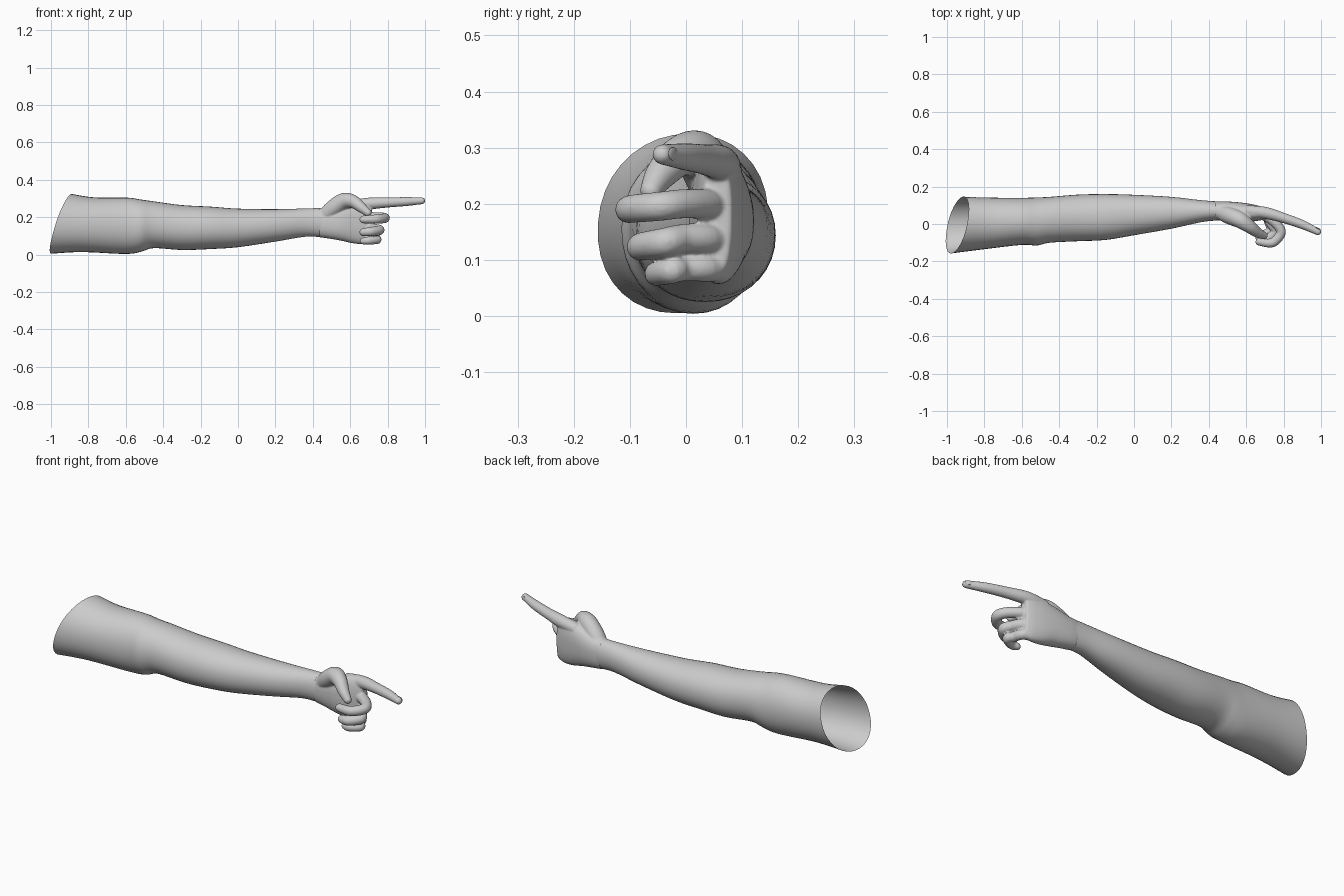
import bpy, bmesh, math
from mathutils import Vector

if "Cube" in bpy.data.objects:
    bpy.data.objects.remove(bpy.data.objects["Cube"], do_unlink=True)

skin = bpy.data.materials.new("plain grey")
skin.use_nodes = True
GREY = (0.6, 0.6, 0.6, 1)
skin.diffuse_color = GREY
skin.node_tree.nodes["Principled BSDF"].inputs["Base Color"].default_value = GREY


def spline(keys, steps):
    """Smooth interpolation through rows of numbers."""
    rows = []
    for i in range(len(keys) - 1):
        a, b, c, d = (keys[max(i - 1, 0)], keys[i], keys[i + 1],
                      keys[min(i + 2, len(keys) - 1)])
        for s in range(steps):
            t = s / steps
            rows.append([q + t * ((r - p) / 2 + t * ((2 * p - 5 * q + 4 * r - w) / 2
                         + t * (3 * q - p - 3 * r + w) / 2))
                         for p, q, r, w in zip(a, b, c, d)])
    rows.append(list(keys[-1]))
    return rows


def loft(bm, rings, capped):
    loops = [[bm.verts.new(p) for p in ring] for ring in rings]
    n = len(loops[0])
    for a, b in zip(loops, loops[1:]):
        for i in range(n):
            j = (i + 1) % n
            bm.faces.new((a[i], a[j], b[j], b[i]))
    if capped:
        bm.faces.new(loops[0][::-1])
        bm.faces.new(loops[-1])


def limb_rings(keys, power, rim=False, n=36):
    """Rounded sections from rows of x, y low, y high, z low, z high."""
    rings = []
    for x, y0, y1, z0, z1 in spline(keys, 4):
        fade = max(0, min(1, -(x + 0.55) / 0.4)) if rim else 0
        ring = []
        for i in range(n):
            a = math.tau * i / n
            c, s = math.cos(a), math.sin(a)
            cy = math.copysign(abs(c) ** power, c)
            sz = math.copysign(abs(s) ** power, s)
            slant = fade * (0.03 * c + 0.055 * s)
            ring.append((x + slant, (y0 + y1) / 2 + cy * (y1 - y0) / 2 + fade * 0.012 * s,
                         (z0 + z1) / 2 + sz * (z1 - z0) / 2))
        rings.append(ring)
    return rings


def finger(bm, keys, n=20):
    """Tapered tube with a round tip from rows of x, y, z, radius."""
    rows = spline(keys, 6)
    tip, before = Vector(rows[-1][:3]), Vector(rows[-2][:3])
    ahead, r = (tip - before).normalized(), rows[-1][3]
    for k in (0.3, 0.6, 0.8, 0.95):
        rows.append([*(tip + ahead * r * k), r * math.sqrt(1 - k * k)])
    rings = []
    for i, row in enumerate(rows):
        t = Vector(rows[min(i + 1, len(rows) - 1)][:3]) - Vector(rows[max(i - 1, 0)][:3])
        side = t.cross(Vector((0, 0, 1))).normalized()
        up = side.cross(t).normalized()
        rings.append([Vector(row[:3]) + row[3] * (side * math.cos(math.tau * k / n)
                      + up * math.sin(math.tau * k / n)) for k in range(n)])
    loft(bm, rings, True)


def finish(bm, name):
    bmesh.ops.recalc_face_normals(bm, faces=bm.faces)
    mesh = bpy.data.meshes.new(name)
    bm.to_mesh(mesh)
    bm.free()
    mesh.materials.append(skin)
    for p in mesh.polygons:
        p.use_smooth = True
    ob = bpy.data.objects.new(name, mesh)
    bpy.context.collection.objects.link(ob)
    return ob


# Arm: open sleeve from the slanted rim to the wrist
ARM = [(-0.945, -0.157, 0.146, 0.005, 0.325),
       (-0.8, -0.137, 0.141, 0.014, 0.306),
       (-0.6, -0.112, 0.14, 0.004, 0.305),
       (-0.52, -0.115, 0.142, 0.015, 0.295),
       (-0.45, -0.1, 0.145, 0.035, 0.285),
       (-0.3, -0.092, 0.157, 0.025, 0.265),
       (-0.15, -0.085, 0.16, 0.03, 0.257),
       (0, -0.06, 0.156, 0.04, 0.246),
       (0.2, -0.025, 0.145, 0.07, 0.243),
       (0.36, 0.01, 0.127, 0.096, 0.247),
       (0.46, 0.02, 0.12, 0.092, 0.25)]
bm = bmesh.new()
loft(bm, limb_rings(ARM, 0.95, rim=True), False)
finish(bm, "arm")

# Hand: palm, thumb and fingers fused into one skin
bm = bmesh.new()
PALM = [(0.435, 0.02, 0.12, 0.093, 0.249),
        (0.48, 0.016, 0.121, 0.087, 0.252),
        (0.55, 0.005, 0.117, 0.075, 0.275),
        (0.62, 0.012, 0.108, 0.06, 0.292),
        (0.68, 0.02, 0.094, 0.058, 0.298),
        (0.715, 0.032, 0.08, 0.075, 0.285)]
loft(bm, limb_rings(PALM, 0.85), True)

# Pointing finger
finger(bm, [(0.6, 0.07, 0.26, 0.03), (0.7, 0.06, 0.273, 0.032),
            (0.8, 0.032, 0.279, 0.027), (0.9, -0.003, 0.284, 0.024),
            (0.983, -0.042, 0.288, 0.018)])

# Curled fingers: middle, ring, little
for z, drop, reach, front, r in ((0.2, 0.012, 0.785, -0.1, 0.026),
                                 (0.138, 0.018, 0.757, -0.08, 0.026),
                                 (0.085, 0.012, 0.745, -0.052, 0.023)):
    finger(bm, [(0.64, 0.06, z, r), (0.705, 0.042, z, r * 1.05),
                (reach - 0.02, -0.005, z, r), (reach, front * 0.5, z - drop * 0.4, r),
                (reach - 0.045, front, z - drop * 0.8, r * 0.95),
                (0.67, front + 0.005, z - drop, r * 0.8)])

# Thumb
finger(bm, [(0.46, 0.065, 0.205, 0.04), (0.51, 0.045, 0.248, 0.046),
            (0.565, 0.022, 0.286, 0.044), (0.615, -0.012, 0.284, 0.036),
            (0.66, -0.045, 0.252, 0.028), (0.695, -0.062, 0.224, 0.02)])
hand = finish(bm, "hand")

fuse = hand.modifiers.new("fuse", 'REMESH')
fuse.mode = 'VOXEL'
fuse.voxel_size = 0.0045
fuse.use_smooth_shade = True
soften = hand.modifiers.new("soften", 'SMOOTH')
soften.factor = 0.5
soften.iterations = 3

# Fingernail: thin plate on the back of the pointing finger
bm = bmesh.new()
bmesh.ops.create_uvsphere(bm, u_segments=16, v_segments=8, radius=1)
nail = finish(bm, "index_nail")
nail.scale = (0.018, 0.004, 0.012)
nail.rotation_euler = (0, 0, math.radians(-26))
nail.location = (0.982, -0.023, 0.289)
